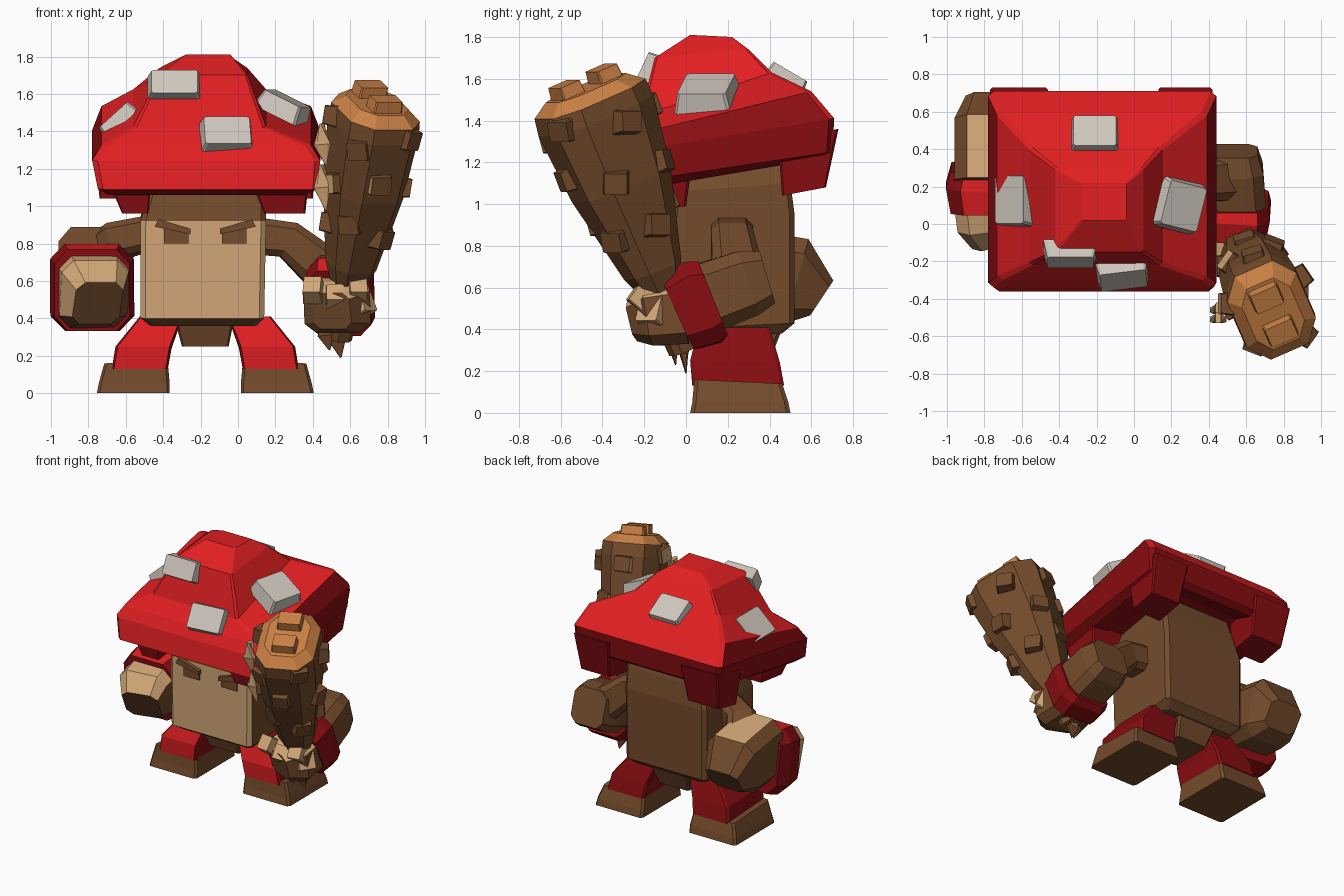
import bpy, bmesh, math
from mathutils import Vector

if "Cube" in bpy.data.objects:
    bpy.data.objects.remove(bpy.data.objects["Cube"])


def material(name, rgb):
    m = bpy.data.materials.new(name)
    m.use_nodes = True
    m.diffuse_color = (*rgb, 1)
    m.node_tree.nodes["Principled BSDF"].inputs["Base Color"].default_value = (*rgb, 1)
    return m


RED = material("red", (0.76, 0.014, 0.016))
DARK_RED = material("dark red", (0.25, 0.004, 0.006))
BROWN = material("bark brown", (0.175, 0.071, 0.025))
TAN = material("pale wood", (0.65, 0.39, 0.185))
ORANGE = material("cut wood", (0.6, 0.22, 0.06))
GREY = material("spot grey", (0.62, 0.57, 0.51))


def loft(name, rings, mats, rule=None):
    """Skin equal rings of points, cap both ends, colour faces by a rule."""
    bm = bmesh.new()
    rows = [[bm.verts.new(p) for p in ring] for ring in rings]
    n = len(rows[0])
    for a, b in zip(rows, rows[1:]):
        for i in range(n):
            j = (i + 1) % n
            bm.faces.new((a[i], a[j], b[j], b[i]))
    bm.faces.new(rows[0])
    bm.faces.new(rows[-1])
    bmesh.ops.recalc_face_normals(bm, faces=bm.faces)
    bm.normal_update()
    for f in bm.faces:
        if rule and rule(f.normal, f.calc_center_median()):
            f.material_index = 1
    mesh = bpy.data.meshes.new(name)
    bm.to_mesh(mesh)
    bm.free()
    for m in mats:
        mesh.materials.append(m)
    ob = bpy.data.objects.new(name, mesh)
    bpy.context.collection.objects.link(ob)
    return ob


def outline(w, h, c):
    """Box outline with corners cut back by the fraction c."""
    k = 1 - c
    return [(w, -h * k), (w, h * k), (w * k, h), (-w * k, h),
            (-w, h * k), (-w, -h * k), (-w * k, -h), (w * k, -h)]


def stack(name, levels, mats, rule=None, c=0.08):
    """Levels are (x0, x1, y0, y1, z at front, z at back)."""
    rings = []
    for x0, x1, y0, y1, zf, zb in levels:
        cx, cy, w, h = (x0 + x1) / 2, (y0 + y1) / 2, (x1 - x0) / 2, (y1 - y0) / 2
        rings.append([(cx + x, cy + y, zf + (zb - zf) * (y + h) / (2 * h))
                      for x, y in outline(w, h, c)])
    return loft(name, rings, mats, rule)


def limb(name, sections, mats, rule=None, c=0.35):
    """Sections are (centre, half width, half height) along a path."""
    pts = [Vector(s[0]) for s in sections]
    rings = []
    for i, (_, w, h) in enumerate(sections):
        d = pts[min(i + 1, len(pts) - 1)] - pts[max(i - 1, 0)]
        q = d.to_track_quat('Z', 'Y')
        rings.append([pts[i] + q @ Vector((x, y, 0)) for x, y in outline(w, h, c)])
    return loft(name, rings, mats, rule)


def plate(name, at, normal, w, h, mat, depth=0.04, sink=0.06, taper=0.85, c=0.1):
    n, p = Vector(normal).normalized(), Vector(at)
    return limb(name, [(p - n * sink, w, h), (p + n * depth, w * taper, h * taper)], [mat], c=c)


def upward(n, c):
    return n.z > 0.75


# Mushroom cap, tilted forward, dark on the brim's sides, back and underside
stack("cap", [
    (-0.58, 0.22, -0.15, 0.52, 1.1, 1.26),
    (-0.7, 0.37, -0.29, 0.66, 1.06, 1.22),
    (-0.75, 0.43, -0.36, 0.7, 1.09, 1.25),
    (-0.78, 0.44, -0.34, 0.71, 1.24, 1.41),
    (-0.73, 0.39, -0.3, 0.6, 1.32, 1.54),
    (-0.56, 0.15, -0.22, 0.41, 1.42, 1.63),
    (-0.42, 0.05, -0.15, 0.3, 1.7, 1.74),
    (-0.28, -0.04, 0.02, 0.22, 1.81, 1.8)], [RED, DARK_RED],
    lambda n, c: n.z < 0.5 and c.z < 1.48 and (n.y > -0.5 or n.z < -0.3), c=0.05)

# Drooping lumps under the four brim corners
for side, (x0, x1) in (("right", (-0.62, -0.48)), ("left", (0.14, 0.36))):
    stack("front_brim_lump_" + side, [(x0, x1, -0.25, 0.0, 0.96, 0.99),
                                      (x0 - .08, x1 + .02, -0.28, 0.03, 1.15, 1.2)], [DARK_RED])
for side, (x0, x1) in (("right", (-0.74, -0.48)), ("left", (0.16, 0.4))):
    stack("back_brim_lump_" + side, [(x0, x1, 0.46, 0.67, 1.04, 1.08),
                                     (x0 - .03, x1 + .02, 0.44, 0.73, 1.3, 1.36)], [DARK_RED])

# Pale cap spots
plate("spot_dome_front", (-0.34, -0.17, 1.65), (0, -0.85, 0.4), 0.145, 0.08, GREY)
plate("spot_brim_front", (-0.06, -0.27, 1.385), (0.1, -0.84, 0.54), 0.145, 0.1, GREY)
plate("spot_right", (-0.64, 0.13, 1.46), (-0.67, 0, 0.74), 0.15, 0.12, GREY)
plate("spot_left", (0.25, 0.1, 1.54), (0.4, -0.1, 0.85), 0.14, 0.13, GREY)
plate("spot_back", (-0.21, 0.48, 1.6), (0, 0.5, 0.85), 0.135, 0.11, GREY)

# Stalk body with a pale face panel
stack("body", [
    (-0.47, 0.1, 0.0, 0.46, 0.36, 0.38),
    (-0.52, 0.14, -0.06, 0.52, 0.4, 0.43),
    (-0.52, 0.15, -0.07, 0.52, 0.92, 0.95),
    (-0.48, 0.15, -0.05, 0.5, 1.06, 1.1),
    (-0.45, 0.1, 0.02, 0.46, 1.2, 1.25)], [BROWN, TAN],
    lambda n, c: n.y < -0.6 and 0.38 < c.z < 0.92)
stack("hips", [(-0.3, -0.05, 0.08, 0.4, 0.25, 0.25),
               (-0.34, -0.02, 0.03, 0.46, 0.4, 0.4)], [BROWN])

# Angry eyes, mirrored about the middle of the face
MID = -0.175
for side, s in (("right", -1), ("left", 1)):
    shapes = (("eye_", [(0.09, .8), (0.22, .8), (0.22, .89), (0.09, .88)], -0.078),
              ("brow_", [(0.08, .85), (0.27, .89), (0.25, .93), (0.08, .88)], -0.1))
    for label, prof, y in shapes:
        loft(label + side, [[(MID + s * x, yy, z) for x, z in prof]
                            for yy in (-0.06, y)], [BROWN])

# Legs and feet
for side, s in (("right", -1), ("left", 1)):
    def span(a, b):
        return tuple(sorted((MID + s * a, MID + s * b)))
    stack("foot_" + side, [(*span(0.19, 0.58), 0.02, 0.5, 0, 0),
                           (*span(0.19, 0.57), 0.03, 0.49, 0.05, 0.05),
                           (*span(0.2, 0.54), 0.04, 0.46, 0.16, 0.14)], [BROWN])
    stack("trouser_" + side, [(*span(0.2, 0.5), 0.03, 0.47, 0.13, 0.13),
                              (*span(0.18, 0.48), 0.02, 0.45, 0.25, 0.24),
                              (*span(0.12, 0.35), 0.06, 0.4, 0.41, 0.41)], [DARK_RED, RED],
          lambda n, c: n.y < -0.6)

# Right arm, bent with the fist forward
limb("right_upper_arm", [((-0.46, 0.2, 0.86), 0.1, 0.09), ((-0.63, 0.26, 0.82), 0.1, 0.1),
                         ((-0.76, 0.42, 0.68), 0.13, 0.13)], [BROWN])
limb("right_forearm", [((-0.77, 0.65, 0.55), 0.13, 0.1), ((-0.77, 0.53, 0.63), 0.19, 0.21),
                       ((-0.77, 0.22, 0.67), 0.19, 0.22)], [BROWN, TAN], upward)
limb("right_cuff", [((-0.77, 0.28, 0.58), 0.21, 0.22), ((-0.78, 0.2, 0.565), 0.225, 0.235),
                    ((-0.78, 0.07, 0.55), 0.2, 0.22)], [DARK_RED, RED], upward)
limb("right_fist", [((-0.77, 0.1, 0.54), 0.19, 0.2), ((-0.77, 0.02, 0.53), 0.18, 0.19),
                    ((-0.75, -0.06, 0.48), 0.13, 0.13)], [BROWN, TAN],
     lambda n, c: n.z > 0.25 or n.x < -0.8)

# Left arm, reaching down to the club
limb("left_upper_arm", [((0.1, 0.22, 0.84), 0.1, 0.1), ((0.27, 0.22, 0.82), 0.1, 0.1),
                        ((0.46, 0.24, 0.66), 0.12, 0.12)], [BROWN])
limb("left_forearm", [((0.53, 0.39, 0.65), 0.13, 0.13), ((0.53, 0.29, 0.62), 0.16, 0.16),
                      ((0.55, 0.04, 0.53), 0.16, 0.17)], [BROWN])
limb("left_cuff", [((0.55, 0.13, 0.55), 0.17, 0.19), ((0.55, 0.08, 0.53), 0.18, 0.21),
                   ((0.54, -0.03, 0.48), 0.17, 0.19)], [DARK_RED, RED],
     lambda n, c: n.z > 0.75 and c.y < 0.05)
limb("left_fist", [((0.54, 0, 0.48), 0.16, 0.15), ((0.53, -0.16, 0.46), 0.18, 0.14),
                   ((0.5, -0.23, 0.44), 0.11, 0.1)], [BROWN, TAN],
     lambda n, c: n.z > 0.25 or n.y < -0.9)
for i in range(3):
    plate("knuckle_%d" % i, (0.4 + 0.12 * i, -0.22, 0.56 - 0.04 * (i % 2)),
          (0.1 * (i - 1), -0.7, 0.5), 0.055, 0.06, TAN)
plate("thumb", (0.66, -0.16, 0.49), (0.8, -0.5, 0.4), 0.07, 0.08, TAN)

# Club: tapered trunk, deeper than wide, with a cut top
BASE, TOP = Vector((0.6, -0.15, 0.66)), Vector((0.74, -0.47, 1.53))
AXIS = (TOP - BASE).normalized()
TURN = (AXIS * -1).to_track_quat('-Z', 'Y')


def along(t):
    return BASE.lerp(TOP, t)


limb("club", [(along(-0.42), 0.06, 0.06), (along(-0.1), 0.08, 0.08),
              (along(0.03), 0.12, 0.13), (along(0.5), 0.185, 0.23),
              (along(0.88), 0.205, 0.27), (along(0.97), 0.2, 0.26),
              (along(1.03), 0.14, 0.19)], [BROWN, ORANGE],
     lambda n, c: n.dot(AXIS) > 0.4, c=0.45)

# Chunky wooden studs around the club and on its top
for row, (t, r) in enumerate(((0.26, 0.14), (0.55, 0.19), (0.82, 0.21))):
    for k in range(5):
        a = math.tau * (k + 0.5 * row) / 5 + 0.2
        out = TURN @ Vector((math.cos(a), math.sin(a), 0))
        p = along(t + 0.08 * (k % 2)) + TURN @ Vector((math.cos(a) * r, math.sin(a) * r * 1.2, 0))
        limb("club_stud_%d_%d" % (row, k),
             [(p - out * 0.06, 0.07, 0.065), (p + out * 0.055, 0.055, 0.05)],
             [BROWN, TAN], lambda n, c: n.x < -0.75, c=0.1)
for label, y in (("front", -0.1), ("back", 0.11)):
    p = along(1.03) + TURN @ Vector((0, y, 0))
    plate("club_top_stud_" + label, p, AXIS, 0.09, 0.065, ORANGE, depth=0.06)

# Frayed splinters at the grip and beside the club
for i, (x, y, z, h) in enumerate(((0.47, -0.05, 0.31, 0.08), (0.53, 0.0, 0.28, 0.09),
                                  (0.45, -0.45, 1.1, 0.12), (0.45, -0.5, 1.33, 0.11))):
    limb("splinter_%d" % i, [((x, y, z + h), 0.015, 0.03), ((x, y - 0.01, z), 0.02, 0.045),
                             ((x + 0.02, y, z - h), 0.002, 0.004)], [BROWN if i < 2 else TAN])
